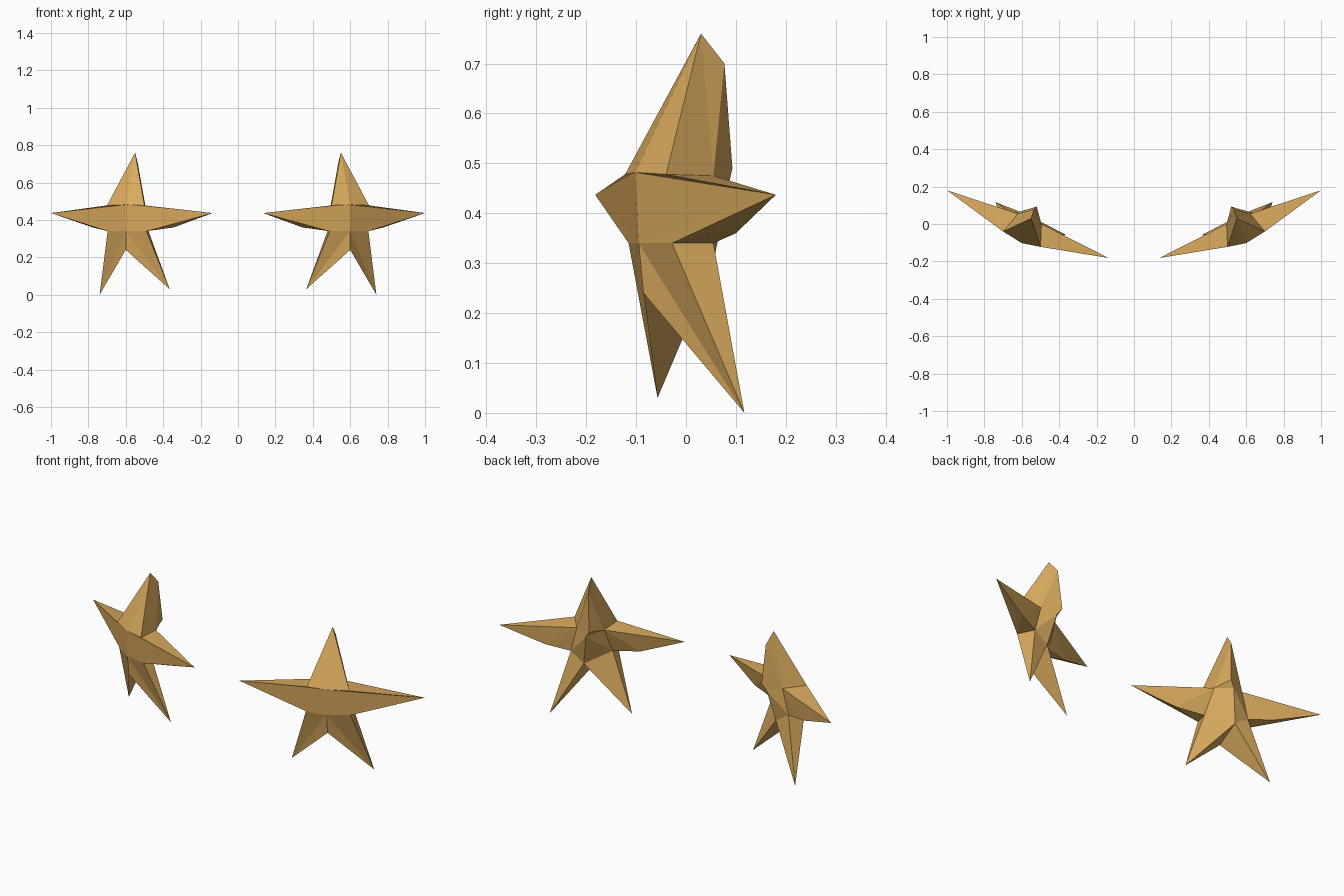
import bpy, bmesh

if "Cube" in bpy.data.objects:
    bpy.data.objects.remove(bpy.data.objects["Cube"])

gold = bpy.data.materials.new("warm_gold")
gold.diffuse_color = (0.69, 0.40, 0.11, 1)
gold.use_nodes = True
gold.node_tree.nodes["Principled BSDF"].inputs["Base Color"].default_value = gold.diffuse_color

# Arm tips, clockwise from the top arm
tips = [(0.55, 0.03, 0.76), (1.0, 0.18, 0.437), (0.74, 0.117, 0.0),
        (0.365, -0.057, 0.03), (0.135, -0.182, 0.437)]
# Front and back valley points, each following the tip of the same index
front = [(0.70, -0.04, 0.478), (0.697, -0.028, 0.34), (0.60, -0.085, 0.24),
         (0.49, -0.115, 0.34), (0.50, -0.122, 0.478)]
back = [(0.62, 0.055, 0.475), (0.656, 0.055, 0.34), (0.579, 0.053, 0.29),
        (0.48, -0.055, 0.345), (0.495, 0.0, 0.475)]
front_mid = [(0.60, -0.102, 0.482), (0.60, -0.095, 0.34)]
crest = [(0.535, 0.077, 0.70), (0.52, 0.093, 0.49)]       # ridge behind top arm
keels = {1: (0.776, 0.10, 0.36), 4: (0.345, -0.10, 0.36)}  # lower back of side arms
hub = (0.545, 0.085, 0.455)

bm = bmesh.new()
def verts(points):
    return [bm.verts.new(p) for p in points]
T, F, B, M, C = map(verts, (tips, front, back, front_mid, crest))
K = {i: bm.verts.new(p) for i, p in keels.items()}
H = bm.verts.new(hub)
def face(*vs):
    bm.faces.new(vs)

# Front skin, folded along the middle
face(T[0], F[0], M[0]); face(T[0], M[0], F[4])
face(M[0], F[0], T[1]); face(M[0], T[1], M[1]); face(M[1], T[1], F[1])
face(M[0], M[1], T[4]); face(M[0], T[4], F[4]); face(M[1], F[3], T[4])
face(M[1], F[1], T[2]); face(M[1], T[2], F[2])
face(M[1], F[2], T[3]); face(M[1], T[3], F[3])

# Side walls and back of every arm
for i in range(5):
    p = i - 1
    if i == 0:                      # top arm with its crest
        for v in (0, 4):
            face(T[0], F[v], B[v])
            face(T[0], B[v], C[0])
            face(C[0], B[v], C[1])
            face(C[1], B[v], H)
    elif i in K:                    # side arms with a lower keel
        up, low = (p, i) if i == 1 else (i, p)
        face(T[i], F[up], B[up])
        face(T[i], F[low], K[i])
        face(K[i], F[low], B[low])
        face(T[i], B[up], K[i])
        face(K[i], B[up], B[low])
        face(B[up], B[low], H)
    else:                           # legs
        face(T[i], F[p], B[p])
        face(T[i], F[i], B[i])
        face(T[i], B[p], B[i])
        face(B[p], B[i], H)

bmesh.ops.recalc_face_normals(bm, faces=bm.faces)
me = bpy.data.meshes.new("star_pair")
bm.to_mesh(me)
bm.free()
me.materials.append(gold)
ob = bpy.data.objects.new("star_pair", me)
bpy.context.collection.objects.link(ob)

# Second star mirrored across x = 0
mirror = ob.modifiers.new("mirror", 'MIRROR')
mirror.use_axis[0] = True
mirror.use_mirror_merge = False
